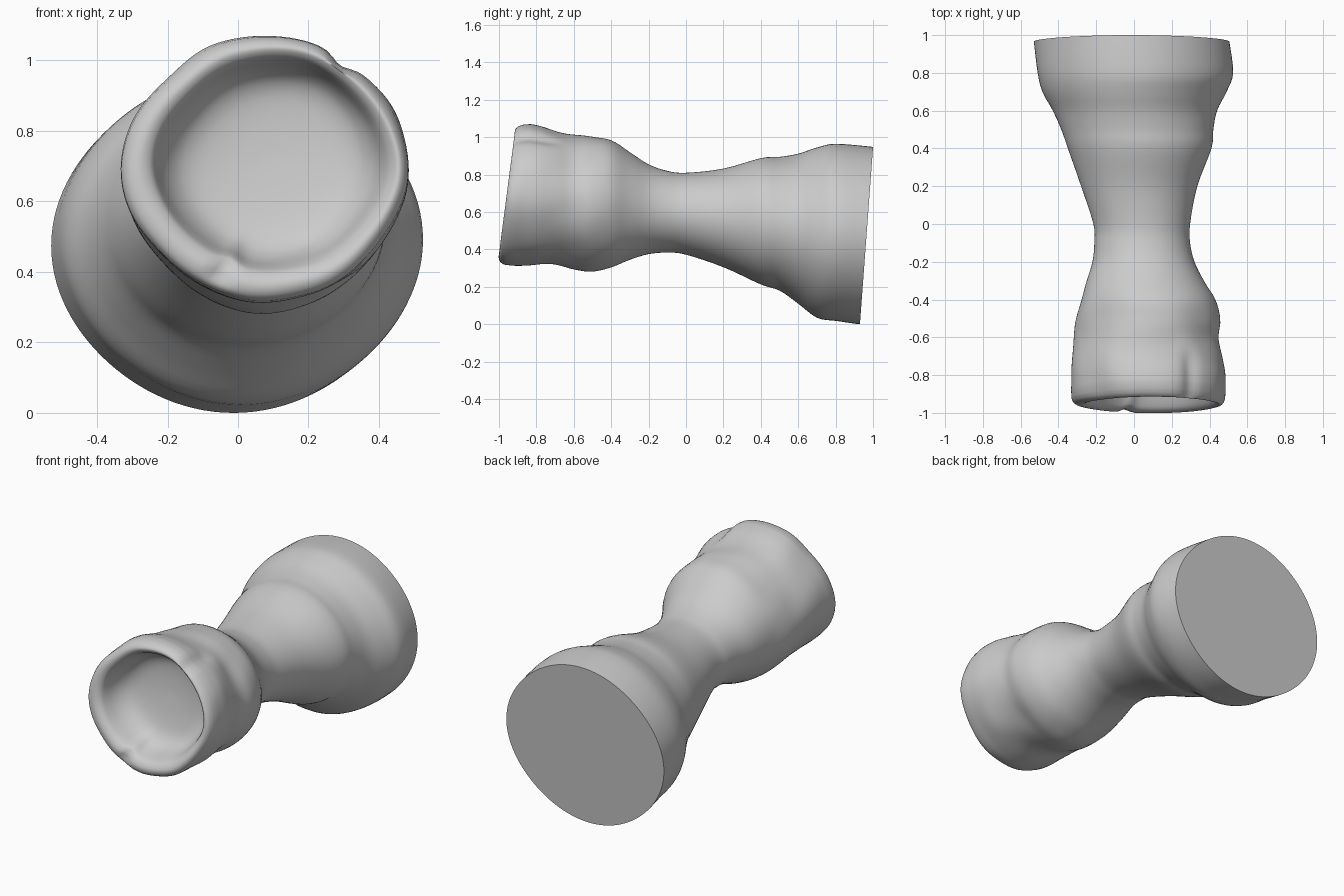
import bpy, bmesh
from math import sin, cos, pi, radians, exp
from mathutils import Vector, noise

if "Cube" in bpy.data.objects:
    bpy.data.objects.remove(bpy.data.objects["Cube"])

SEG = 112

# Outline of the body along y: (y, x_min, x_max, z_min, z_max)
PROFILE = [
    (0.965, -.53, .505, .00, .948), (0.80, -.51, .525, .018, .965),
    (0.70, -.485, .49, .035, .945), (0.60, -.43, .44, .11, .912),
    (0.50, -.385, .42, .18, .895), (0.40, -.35, .41, .213, .888),
    (0.20, -.28, .335, .305, .832), (0.00, -.215, .297, .372, .81),
    (-0.10, -.21, .297, .383, .82), (-0.20, -.22, .32, .375, .855),
    (-0.30, -.25, .37, .345, .92), (-0.40, -.278, .43, .305, .985),
    (-0.50, -.305, .45, .285, 1.003), (-0.60, -.32, .445, .30, 1.015),
    (-0.70, -.33, .468, .32, 1.038), (-0.80, -.335, .485, .316, 1.06),
    (-0.88, -.333, .485, .316, 1.072),
]
# Rounded lip and hollow at the front: (scale of last outline, y)
HOLLOW = [(.99, -.92), (.965, -.942), (.92, -.956), (.87, -.957), (.81, -.94),
          (.77, -.905), (.735, -.865), (.69, -.83), (.62, -.80), (.50, -.778),
          (.30, -.765), (.08, -.76)]


def smooth(a, b, v):
    t = min(1, max(0, (v - a) / (b - a)))
    return t * t * (3 - 2 * t)


def bump(a, centre, width):
    return exp(-((a - radians(centre)) / radians(width)) ** 2)


def spline(rows, steps):
    """Catmull-Rom through rows of numbers."""
    out = []
    for i in range(len(rows) - 1):
        p0, p1 = rows[max(i - 1, 0)], rows[i]
        p2, p3 = rows[i + 1], rows[min(i + 2, len(rows) - 1)]
        for k in range(steps):
            t = k / steps
            out.append([b + .5 * t * (c - a + t * (2*a - 5*b + 4*c - d + t * (3*(b - c) + d - a)))
                        for a, b, c, d in zip(p0, p1, p2, p3)])
    return out + [list(rows[-1])]


def point(row, scale, a, inside):
    y, x0, x1, z0, z1 = row
    cx, cz = (x0 + x1) / 2, (z0 + z1) / 2
    front = smooth(-.25, -.6, y)
    r = scale
    # slightly flattened diagonals on the cup and the foot
    r *= 1 - front * (.036 if cos(a) < 0 else .01) * sin(2 * a) ** 2
    r *= 1 - .02 * smooth(.3, .7, y) * sin(2 * a) ** 2
    # groove on the upper right of the cup
    groove = 1 - smooth(-.8, -.62, y) if not inside else smooth(.85, .98, scale)
    r *= 1 - .055 * groove * bump(a, 56, 6)
    # nick on the inner lip, lower left
    nick = bump(a, 248, 5) * inside
    r *= 1 - .04 * nick * smooth(.5, .75, scale) * smooth(1, .85, scale)
    x = cx + r * cos(a) * (x1 - x0) / 2
    z = cz + r * sin(a) * (z1 - z0) / 2
    # opening sits a little to the right and above the cup axis
    shift = inside * smooth(1, .8, scale)
    x += .02 * shift
    z += .012 * shift
    # both ends lean with height
    lean = .074 * smooth(.8, .965, y) + .13 * (1 if inside else smooth(-.6, -.88, y))
    yy = y + lean * (z - cz) + .02 * nick * smooth(.75, .85, scale) * smooth(1, .9, scale)
    # gentle worn unevenness
    w = .012 * front * noise.noise(Vector((x * 5, yy * 5, z * 5)))
    return x + w * cos(a), yy, z + w * sin(a)


bm = bmesh.new()
sections = [(row, 1.0, 0) for row in spline(PROFILE, 4)]
end = PROFILE[-1][1:]
sections += [((y, *end), s, 1) for s, y in spline(HOLLOW, 3)]
rings = [[bm.verts.new(point(row, s, 2 * pi * k / SEG, inside)) for k in range(SEG)]
         for row, s, inside in sections]
for a, b in zip(rings, rings[1:]):
    for k in range(SEG):
        j = (k + 1) % SEG
        bm.faces.new((a[k], a[j], b[j], b[k]))
# flat back disc and floor of the hollow
bm.faces.new(rings[0])
bm.faces.new(rings[-1])
bmesh.ops.recalc_face_normals(bm, faces=bm.faces)

mesh = bpy.data.meshes.new("flared_stem_cup")
bm.to_mesh(mesh)
bm.free()
body = bpy.data.objects.new("flared_stem_cup", mesh)
bpy.context.collection.objects.link(body)
bpy.context.view_layer.objects.active = body
body.select_set(True)
bpy.ops.object.shade_smooth_by_angle(angle=radians(40))
